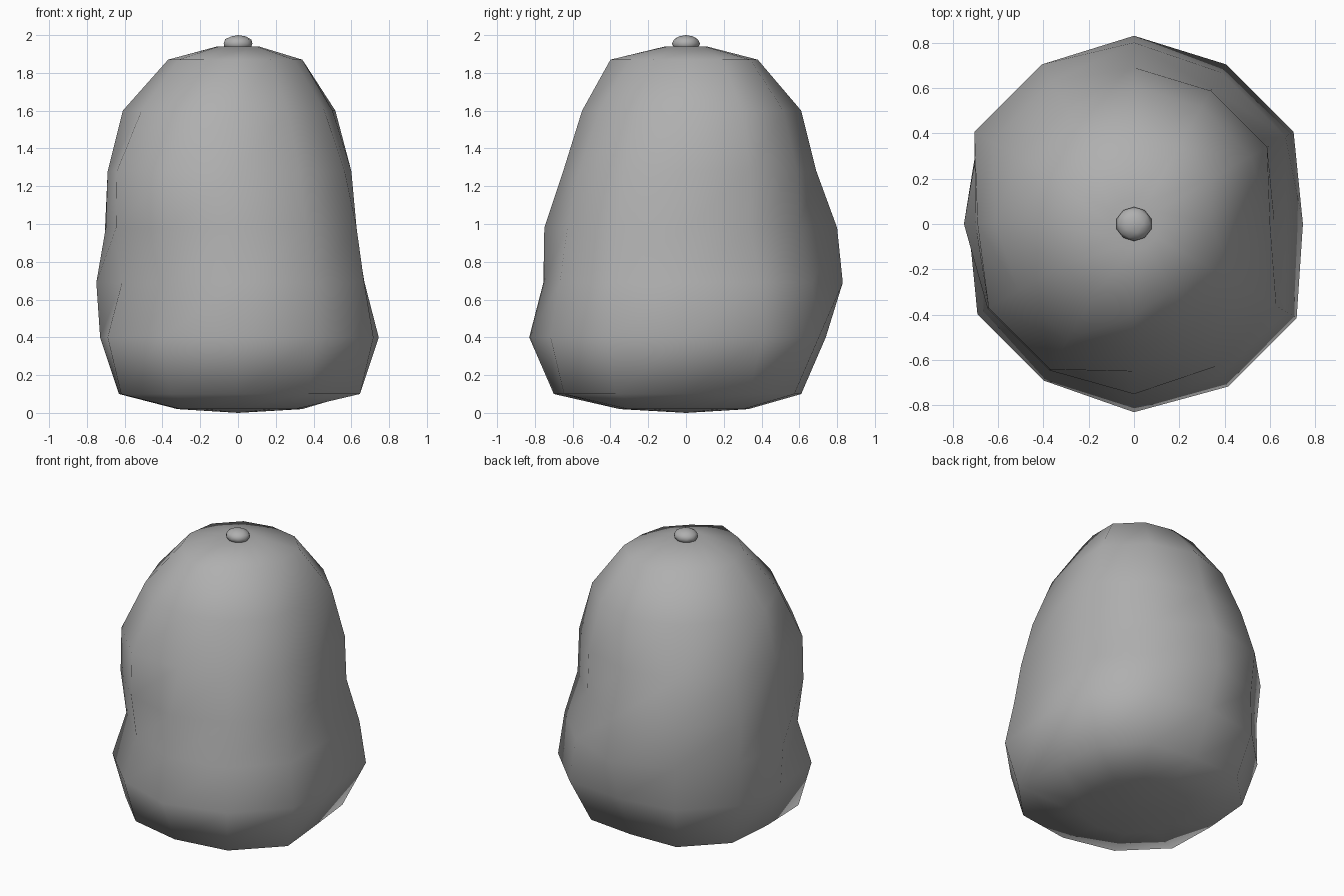
import bpy, bmesh
from math import sin, cos, pi

if "Cube" in bpy.data.objects:
    bpy.data.objects.remove(bpy.data.objects["Cube"])

# Lumpy sack body: reach per ring in 8 directions, counter-clockwise from +x
RINGS = [
    (0.02, [.34, .34, .33, .34, .32, .34, .35, .34]),
    (0.10, [.61, .64, .61, .67, .63, .69, .70, .72]),
    (0.40, [.745, .785, .74, .765, .73, .77, .83, .80]),
    (0.69, [.67, .745, .83, .76, .75, .685, .755, .745]),
    (0.98, [.62, .665, .80, .785, .70, .72, .75, .70]),
    (1.28, [.60, .655, .69, .70, .69, .715, .65, .63]),
    (1.60, [.50, .575, .61, .575, .61, .57, .55, .51]),
    (1.87, [.34, .38, .38, .38, .37, .35, .40, .33]),
    (1.94, [.11] * 8),
]
SIDES = 12

# Mid-grey surface
grey = bpy.data.materials.new("grey")
grey.diffuse_color = (0.43, 0.43, 0.43, 1)
grey.use_nodes = True
grey.node_tree.nodes["Principled BSDF"].inputs["Base Color"].default_value = grey.diffuse_color


def finish(bm, name):
    bmesh.ops.recalc_face_normals(bm, faces=bm.faces)
    for f in bm.faces:
        f.smooth = True
    mesh = bpy.data.meshes.new(name)
    bm.to_mesh(mesh)
    bm.free()
    mesh.materials.append(grey)
    ob = bpy.data.objects.new(name, mesh)
    bpy.context.collection.objects.link(ob)
    return ob


def ring(bm, z, reach):
    verts = []
    for i in range(SIDES):
        quad, step = divmod(i, 3)
        # the two columns between cardinal directions share the diagonal reach
        r = reach[2 * quad] if step == 0 else reach[2 * quad + 1] / cos(pi / 12)
        a = i * 2 * pi / SIDES
        verts.append(bm.verts.new((r * cos(a), r * sin(a), z)))
    return verts


bm = bmesh.new()
loops = [ring(bm, z, reach) for z, reach in RINGS]
for lo, hi in zip(loops, loops[1:]):
    for i in range(SIDES):
        j = (i + 1) % SIDES
        bm.faces.new((lo[i], lo[j], hi[j], hi[i]))
for loop, z in ((loops[0], 0.0), (loops[-1], 1.925)):
    pole = bm.verts.new((0, 0, z))
    for i in range(SIDES):
        bm.faces.new((loop[i], loop[(i + 1) % SIDES], pole))
finish(bm, "body")

# Small flattened button on top
bm = bmesh.new()
bmesh.ops.create_icosphere(bm, subdivisions=2, radius=1)
bmesh.ops.scale(bm, vec=(0.08, 0.075, 0.045), verts=bm.verts)
bmesh.ops.translate(bm, vec=(0, 0, 1.955), verts=bm.verts)
finish(bm, "top_button")
